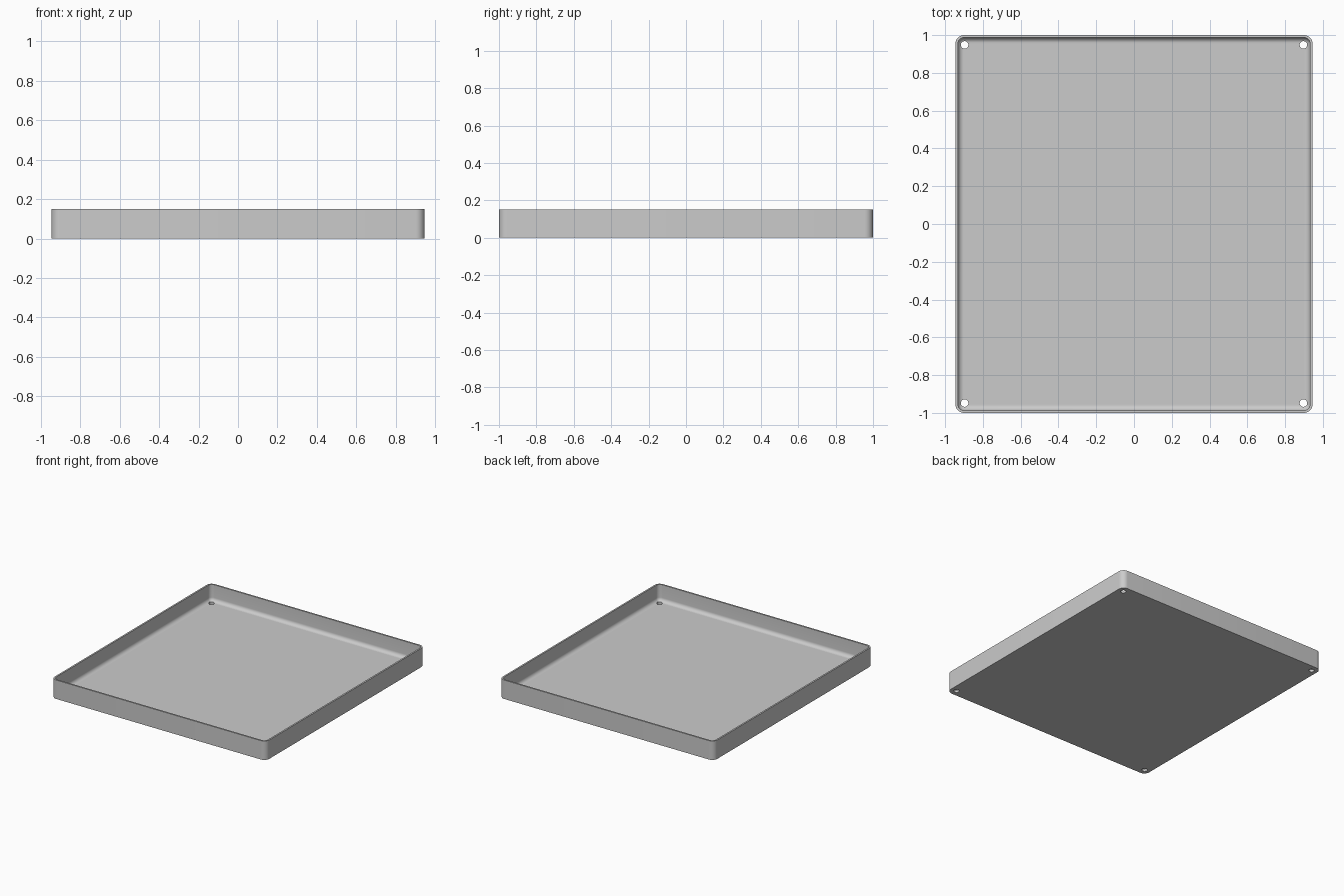
import bpy, bmesh, math

cube = bpy.data.objects.get("Cube")
if cube:
    bpy.data.objects.remove(cube, do_unlink=True)

HALF_X, HALF_Y, HEIGHT = 0.945, 1.0, 0.15
CORNER, WALL, FLOOR, FILLET = 0.045, 0.013, 0.018, 0.03
HOLE_X, HOLE_Y, HOLE_R = 0.897, 0.948, 0.02
STEPS = 8

grey = bpy.data.materials.new("plain grey")
grey.use_nodes = True
grey.diffuse_color = (0.6, 0.6, 0.6, 1)
grey.node_tree.nodes["Principled BSDF"].inputs["Base Color"].default_value = (0.6, 0.6, 0.6, 1)


def rounded_ring(bm, inset, z):
    """Rounded rectangle of vertices, set in from the outer outline."""
    radius = CORNER - inset
    ring = []
    for quarter, (sx, sy) in enumerate(((1, 1), (-1, 1), (-1, -1), (1, -1))):
        for i in range(STEPS + 1):
            a = math.pi / 2 * (quarter + i / STEPS)
            ring.append(bm.verts.new((sx * (HALF_X - CORNER) + radius * math.cos(a),
                                      sy * (HALF_Y - CORNER) + radius * math.sin(a), z)))
    return ring


# Wall profile: outside, rim, inside, then the fillet down to the floor
profile = [(0, 0), (0, HEIGHT), (WALL, HEIGHT)]
for i in range(STEPS + 1):
    a = math.pi / 2 * i / STEPS
    profile.append((WALL + FILLET * (1 - math.cos(a)), FLOOR + FILLET * (1 - math.sin(a))))

bm = bmesh.new()
rings = [rounded_ring(bm, d, z) for d, z in profile]
for low, high in zip(rings, rings[1:]):
    for i in range(len(low)):
        j = (i + 1) % len(low)
        bm.faces.new((low[i], low[j], high[j], high[i]))
bm.faces.new(rings[0][::-1])
bm.faces.new(rings[-1])
bmesh.ops.recalc_face_normals(bm, faces=bm.faces)
mesh = bpy.data.meshes.new("tray")
bm.to_mesh(mesh)
bm.free()
tray = bpy.data.objects.new("tray", mesh)
bpy.context.collection.objects.link(tray)
mesh.materials.append(grey)

# Screw holes through the floor corners
bm = bmesh.new()
for sx in (-1, 1):
    for sy in (-1, 1):
        made = bmesh.ops.create_cone(bm, cap_ends=True, segments=32, radius1=HOLE_R,
                                     radius2=HOLE_R, depth=0.2)
        bmesh.ops.translate(bm, verts=made["verts"], vec=(sx * HOLE_X, sy * HOLE_Y, 0))
cut_mesh = bpy.data.meshes.new("hole_cutter")
bm.to_mesh(cut_mesh)
bm.free()
cut_mesh.materials.append(grey)
cutter = bpy.data.objects.new("hole_cutter", cut_mesh)
bpy.context.collection.objects.link(cutter)
cutter.hide_render = True

bpy.context.view_layer.objects.active = tray
tray.select_set(True)
cut = tray.modifiers.new("screw holes", "BOOLEAN")
cut.operation, cut.solver, cut.object = "DIFFERENCE", "EXACT", cutter
bpy.ops.object.modifier_apply(modifier=cut.name)
bpy.data.objects.remove(cutter, do_unlink=True)

bpy.ops.object.shade_smooth_by_angle(angle=math.radians(35))
